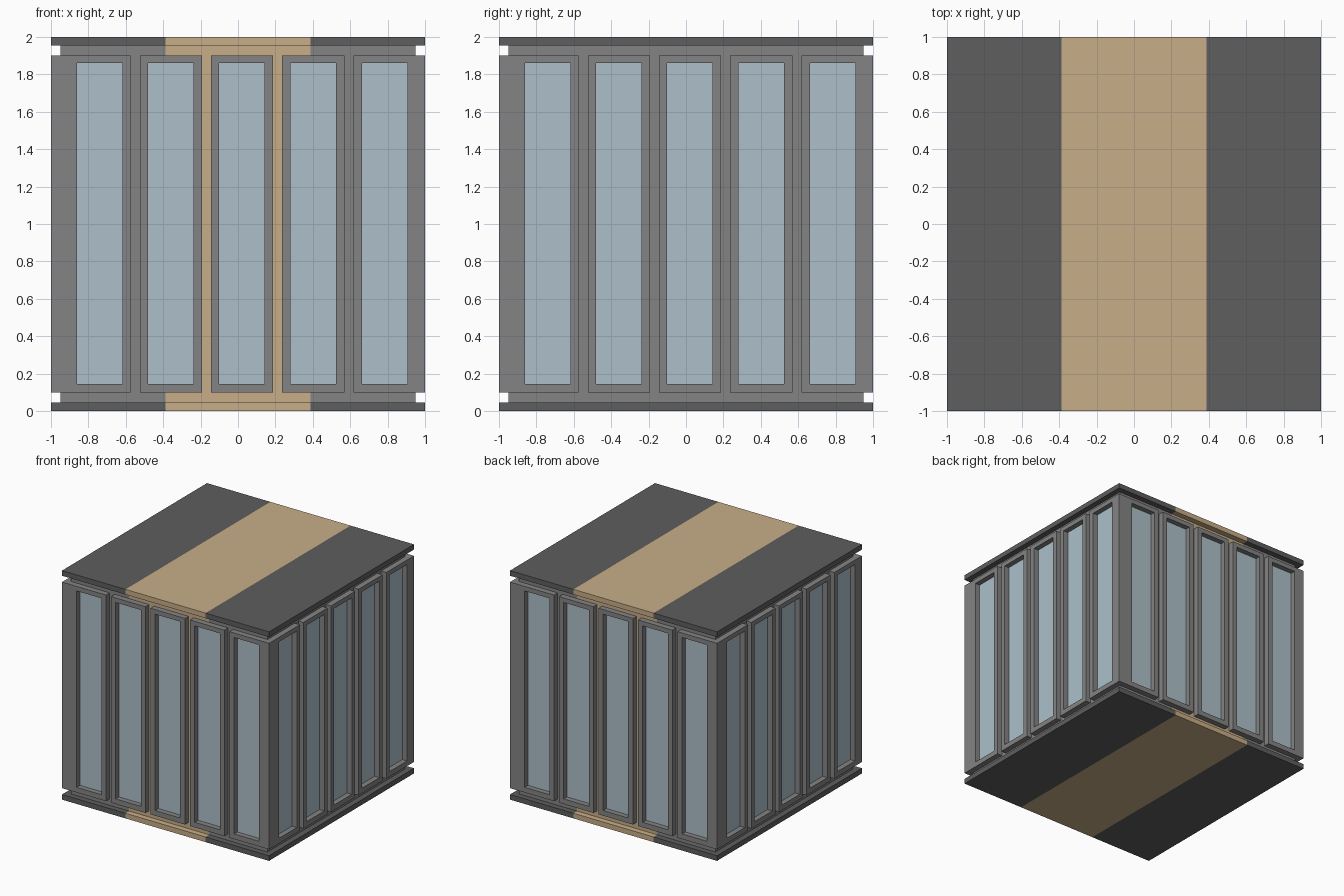
import bpy, bmesh, math
from mathutils import Matrix

if "Cube" in bpy.data.objects:
    bpy.data.objects.remove(bpy.data.objects["Cube"])


def mat(name, rgb):
    m = bpy.data.materials.new(name)
    m.diffuse_color = (*rgb, 1)
    m.use_nodes = True
    m.node_tree.nodes["Principled BSDF"].inputs["Base Color"].default_value = m.diffuse_color
    return m


DARK = mat("dark grey", (0.112, 0.112, 0.112))
GREY = mat("mid grey", (0.231, 0.231, 0.231))
TAN = mat("tan", (0.578, 0.423, 0.246))
GLASS = mat("pale blue glass", (0.418, 0.527, 0.591))
BAND = 0.387   # half width of the tan stripe


def finish(bm, name, mats):
    bmesh.ops.recalc_face_normals(bm, faces=bm.faces)
    me = bpy.data.meshes.new(name)
    bm.to_mesh(me)
    bm.free()
    for m in mats:
        me.materials.append(m)
    ob = bpy.data.objects.new(name, me)
    bpy.context.collection.objects.link(ob)
    return ob


def box(bm, x0, x1, y0, y1, z0, z1):
    m = Matrix.Translation(((x0 + x1) / 2, (y0 + y1) / 2, (z0 + z1) / 2)) @ \
        Matrix.Diagonal((x1 - x0, y1 - y0, z1 - z0, 1))
    bmesh.ops.create_cube(bm, size=1, matrix=m)


def striped_box(name, half, z0, z1, base):
    # box cut at the stripe edges, middle faces coloured tan
    bm = bmesh.new()
    box(bm, -half, half, -half, half, z0, z1)
    for x in (-BAND, BAND):
        bmesh.ops.bisect_plane(bm, geom=bm.verts[:] + bm.edges[:] + bm.faces[:],
                               plane_co=(x, 0, 0), plane_no=(1, 0, 0))
    for f in bm.faces:
        f.material_index = int(abs(f.calc_center_median().x) < BAND - 0.01)
    finish(bm, name, (base, TAN))


def frame(bm, x0, x1, gx0, gx1):
    # rectangular ring standing in front of the core
    outer = [(x0, 0.1), (x1, 0.1), (x1, 1.9), (x0, 1.9)]
    inner = [(gx0, 0.145), (gx1, 0.145), (gx1, 1.86), (gx0, 1.86)]
    of, inf, ob, inb = [[bm.verts.new((x, y, z)) for x, z in loop]
                        for y in (-1, -0.95) for loop in (outer, inner)]
    for i in range(4):
        j = (i + 1) % 4
        for a, b in ((of, inf), (of, ob), (inf, inb), (ob, inb)):
            bm.faces.new((a[i], a[j], b[j], b[i]))


# slabs and core
striped_box("bottom_slab", 1, 0, 0.045, DARK)
striped_box("top_slab", 1, 1.955, 2, DARK)
striped_box("core", 0.95, 0.045, 1.955, GREY)

# frame left, frame right, glass left, glass right
PANELS = [(-0.95, -0.575, -0.86, -0.617),
          (-0.525, -0.193, -0.482, -0.238),
          (-0.145, 0.188, -0.101, 0.142),
          (0.236, 0.569, 0.281, 0.524),
          (0.618, 1.0, 0.662, 0.905)]

# four identical sides, turned about the centre
for k, side in enumerate(("front", "right", "back", "left")):
    fr, gl = bmesh.new(), bmesh.new()
    for x0, x1, g0, g1 in PANELS:
        frame(fr, x0, x1, g0, g1)
        box(gl, g0, g1, -0.954, -0.949, 0.145, 1.86)
    for bm, name, m in ((fr, "window_frames", GREY), (gl, "window_glass", GLASS)):
        ob = finish(bm, f"{side}_{name}", (m,))
        ob.rotation_euler.z = k * math.pi / 2
